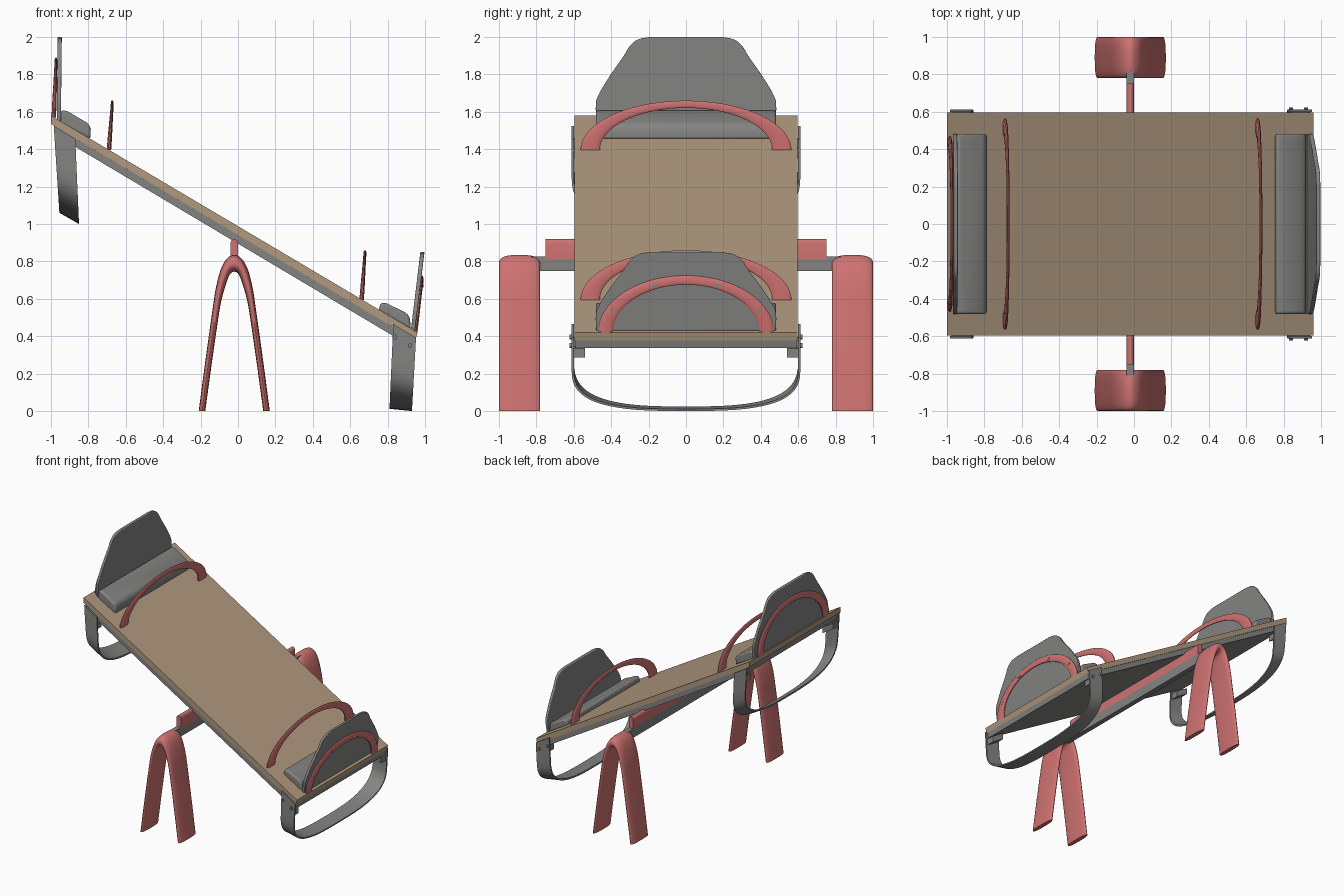
import bpy, bmesh, math
from mathutils import Vector

if "Cube" in bpy.data.objects:
    bpy.data.objects.remove(bpy.data.objects["Cube"])


def material(name, rgb):
    m = bpy.data.materials.new(name)
    m.diffuse_color = (*rgb, 1)
    m.use_nodes = True
    m.node_tree.nodes["Principled BSDF"].inputs["Base Color"].default_value = m.diffuse_color
    return m


RED = material("red paint", (0.62, 0.17, 0.165))
WOOD = material("brown wood", (0.44, 0.32, 0.215))
GREY = material("grey metal", (0.23, 0.23, 0.225))


def finish(bm, name, mat, bevel=0.0, smooth=True):
    bmesh.ops.recalc_face_normals(bm, faces=bm.faces)
    me = bpy.data.meshes.new(name)
    bm.to_mesh(me)
    bm.free()
    ob = bpy.data.objects.new(name, me)
    bpy.context.collection.objects.link(ob)
    me.materials.append(mat)
    if bevel:
        b = ob.modifiers.new("bevel", 'BEVEL')
        b.width, b.segments, b.limit_method = bevel, 3, 'ANGLE'
    if smooth:
        bpy.ops.object.select_all(action='DESELECT')
        ob.select_set(True)
        bpy.context.view_layer.objects.active = ob
        bpy.ops.object.shade_smooth_by_angle(angle=math.radians(40))
    return ob


def loft(name, rings, mat, bevel=0.0, smooth=True):
    bm = bmesh.new()
    rows = [[bm.verts.new(p) for p in r] for r in rings]
    n = len(rows[0])
    for a, b in zip(rows, rows[1:]):
        for i in range(n):
            bm.faces.new((a[i], a[(i + 1) % n], b[(i + 1) % n], b[i]))
    bm.faces.new(rows[0])
    bm.faces.new(rows[-1])
    return finish(bm, name, mat, bevel, smooth)


def prism_y(name, profile, y0, y1, mat, bevel=0.0, smooth=False):
    return loft(name, [[(x, y, z) for x, z in profile] for y in (y0, y1)], mat, bevel, smooth)


def rounded(n, power):
    """Unit superellipse points."""
    out = []
    for i in range(n):
        t = 2 * math.pi * i / n
        c, s = math.cos(t), math.sin(t)
        out.append((math.copysign(abs(c) ** (2 / power), c),
                    math.copysign(abs(s) ** (2 / power), s)))
    return out


def spline(pts, steps=5):
    pts = [Vector(p) for p in pts]
    ext = [2 * pts[0] - pts[1]] + pts + [2 * pts[-1] - pts[-2]]
    out = []
    for i in range(1, len(ext) - 2):
        a, b, c, d = ext[i - 1:i + 3]
        for k in range(steps):
            t = k / steps
            out.append(0.5 * (2 * b + (c - a) * t + (2 * a - 5 * b + 4 * c - d) * t * t
                              + (3 * b - a - 3 * c + d) * t ** 3))
    return out + [pts[-1]]


# Plank and its metal underside
prism_y("wooden_plank", [(-1, 1.58), (0.96, 0.42), (0.948, 0.378), (-1, 1.535)], -0.597, 0.597, WOOD)
prism_y("plank_underside", [(-0.985, 1.526), (0.948, 0.378), (0.938, 0.337), (-0.975, 1.475)],
        -0.59, 0.59, GREY)

# Pivot axle: red rail on a grey beam
rail = [(-0.04, 0.81), (0, 0.81)] + [(-0.02 + 0.02 * math.cos(t * math.pi / 8),
                                      0.895 + 0.025 * math.sin(t * math.pi / 8)) for t in range(9)]
prism_y("pivot_rail", rail, -0.75, 0.75, RED, smooth=True)
prism_y("axle_beam", [(-0.04, 0.75), (0, 0.75), (0, 0.825), (-0.04, 0.825)], -0.84, 0.84, GREY)

# Support posts: wide bent legs, rounded in section
half_out = [(0.19, 0), (0.153, 0.28), (0.115, 0.55), (0.1, 0.65), (0.075, 0.75), (0.042, 0.812), (0, 0.835)]
half_in = [(0.155, 0), (0.118, 0.27), (0.08, 0.53), (0.064, 0.61), (0.045, 0.675), (0.024, 0.73), (0, 0.745)]


def mirrored(h):
    return h + [(-x, z) for x, z in reversed(h[:-1])]


section = rounded(28, 2.6)
for side, label in ((-1, "front"), (1, "back")):
    rings = []
    for o, i in zip(spline(mirrored(half_out)), spline(mirrored(half_in))):
        c, d = (o + i) / 2, (o - i) / 2
        rings.append([(-0.02 + c.x + d.x * v, side * 0.89 + 0.11 * u, max(0, c.y + d.y * v))
                      for u, v in section])
    loft(label + "_support_post", rings, RED)


# Curved bars: flattened arch standing across the plank
def arch(name, x0, x1, z0, ro, ho, ri, hi, thick):
    rings = []
    for k in range(37):
        t = math.pi * k / 36
        cy, sz = math.cos(t), math.sin(t)
        o, i = Vector((ro * cy, ho * sz)), Vector((ri * cy, hi * sz))
        c, d = (o + i) / 2, (o - i) / 2
        x = x0 + (x1 - x0) * c.y / ho
        w = thick * (1 + 0.5 * abs(cy) ** 4)
        rings.append([(x + w * u, c.x + d.x * v, z0 + c.y + d.y * v) for u, v in rounded(14, 2.4)])
    loft(name, rings, RED)


arch("left_handle", -0.69, -0.671, 1.395, 0.565, 0.265, 0.46, 0.225, 0.008)
arch("right_handle", 0.661, 0.68, 0.595, 0.565, 0.265, 0.46, 0.225, 0.008)
arch("left_back_brace", -0.985, -0.972, 1.57, 0.47, 0.32, 0.39, 0.27, 0.008)
arch("right_back_brace", 0.947, 0.987, 0.42, 0.47, 0.305, 0.39, 0.255, 0.008)

# Seat backs: tapered panels with rounded tops
back_half = [(0.48, 0), (0.482, 0.09), (0.465, 0.14), (0.405, 0.235), (0.335, 0.33),
             (0.3, 0.385), (0.255, 0.418), (0.19, 0.43)]
outline = spline(back_half, 3)
outline = outline + [Vector((-p.x, p.y)) for p in reversed(outline)]


def seat_back(name, xb, xt, z0, height):
    def ring(dx):
        return [(xb + (xt - xb) * p.y / 0.43 + dx, p.x, z0 + p.y * height / 0.43) for p in outline]
    loft(name, [ring(-0.011), ring(0.011)], GREY, bevel=0.005)


seat_back("left_seat_back", -0.958, -0.953, 1.55, 0.45)
seat_back("right_seat_back", 0.935, 0.986, 0.43, 0.42)

# Seat cushions
prism_y("left_seat", [(-0.955, 1.54), (-0.945, 1.61), (-0.91, 1.602), (-0.80, 1.537), (-0.787, 1.51),
                      (-0.79, 1.452)], -0.482, 0.482, GREY, 0.014, True)
prism_y("right_seat", [(0.752, 0.535), (0.762, 0.58), (0.795, 0.576), (0.895, 0.527), (0.918, 0.505),
                       (0.925, 0.435)], -0.482, 0.482, GREY, 0.014, True)


# Ground bumpers: bent flat strips hanging below each end
def bumper(name, bl, br, tl, tr):
    rows = []
    for a, b in ((0.612, 0.6), (0.6, 0.572)):
        pts = [(a, 1.0), (a, 0.8)]
        for k in range(33):
            t = math.pi * k / 32
            c, s = math.cos(t), math.sin(t)
            pts.append((math.copysign(a * abs(c) ** (2 / 3), c), 0.6 - b * s ** (2 / 3) if s > 0 else 0.6))
        rows.append(pts + [(-a, 0.8), (-a, 1.0)])

    def place(lo, hi, y, h):
        p = Vector(lo).lerp(Vector(hi), h)
        return (p.x, y, p.y)
    rings = [[place(bl, tl, *o), place(br, tr, *o), place(br, tr, *i), place(bl, tl, *i)]
             for o, i in zip(*rows)]
    loft(name, rings, GREY)


bumper("left_bumper", (-0.955, 1.06), (-0.85, 1.0), (-0.985, 1.525), (-0.87, 1.455))
bumper("right_bumper", (0.81, 0.012), (0.93, 0.0), (0.83, 0.465), (0.952, 0.392))

# Bumper brackets under the plank and bolts through its sides
for side in (-1, 1):
    for label, cx, cz in (("left", -0.925, 1.41), ("right", 0.885, 0.345)):
        shape = [(cx - 0.05, cz + 0.05), (cx + 0.05, cz - 0.01), (cx + 0.05, cz - 0.06), (cx - 0.05, cz)]
        prism_y(label + "_bracket", shape, side * 0.54, side * 0.6, GREY)
    for bx, bz in ((0.84, 0.395), (0.92, 0.35)):
        disc = [(bx + 0.01 * math.cos(k * math.pi / 5), bz + 0.014 * math.sin(k * math.pi / 5))
                for k in range(10)]
        prism_y("bumper_bolt", disc, side * 0.6, side * 0.622, GREY)
    # Small bolts on the back braces
    for by, bz in ((0.17, 0.67), (0.39, 0.54)):
        x = 0.947 + 0.04 * (bz - 0.42) / 0.305
        ring = [(side * by + 0.018 * math.cos(k * math.pi / 5), bz + 0.01 * math.sin(k * math.pi / 5))
                for k in range(10)]
        loft("brace_bolt", [[(x + dx, y, z) for y, z in ring] for dx in (0, 0.011)], GREY)
